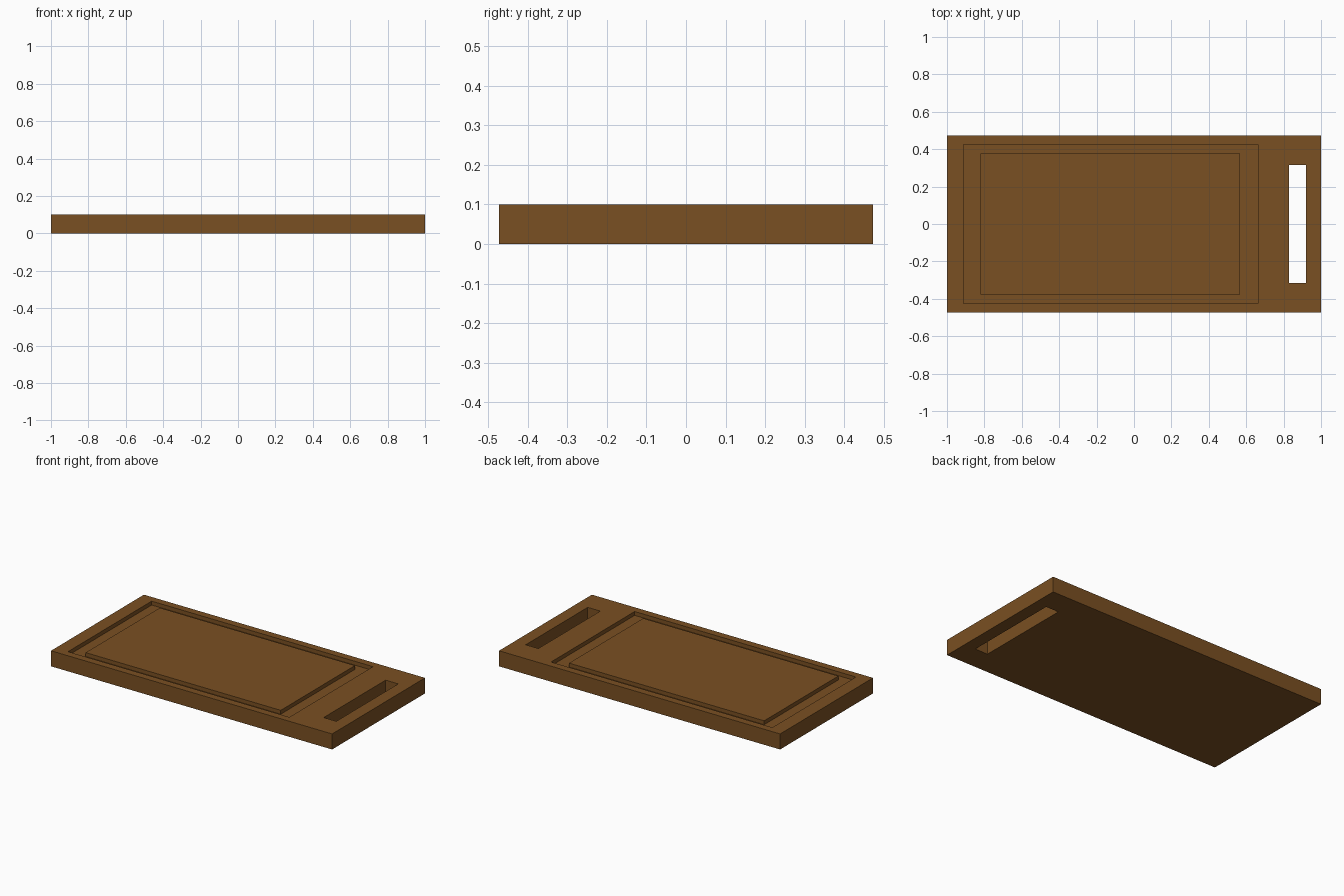
import bpy

if "Cube" in bpy.data.objects:
    bpy.data.objects.remove(bpy.data.objects["Cube"])

HEIGHT = 0.1
GROOVE_DEPTH = 0.025


def box(name, x0, x1, y, z0, z1):
    """Box symmetric about y = 0, given by its extents."""
    bpy.ops.mesh.primitive_cube_add(size=1)
    ob = bpy.context.object
    ob.name = name
    for v in ob.data.vertices:
        v.co = (x1 if v.co.x > 0 else x0,
                y if v.co.y > 0 else -y,
                z1 if v.co.z > 0 else z0)
    return ob


def cut(target, cutter):
    """Subtract cutter from target, then discard the cutter."""
    mod = target.modifiers.new("cut", 'BOOLEAN')
    mod.operation = 'DIFFERENCE'
    mod.solver = 'EXACT'
    mod.object = cutter
    bpy.context.view_layer.objects.active = target
    bpy.ops.object.modifier_apply(modifier=mod.name)
    bpy.data.objects.remove(cutter)


# Wooden slab
board = box("cutting_board", -1, 1, 0.472, 0, HEIGHT)

# Rectangular juice groove around a raised cutting area
floor = HEIGHT - GROOVE_DEPTH
groove = box("groove_cutter", -0.912, 0.663, 0.425, floor, HEIGHT + 0.1)
cut(groove, box("island_cutter", -0.82, 0.568, 0.377, floor - 0.1, HEIGHT + 0.2))
cut(board, groove)

# Handle slot right through the slab
cut(board, box("slot_cutter", 0.83, 0.92, 0.315, -0.1, HEIGHT + 0.1))

# Brown wood
wood = bpy.data.materials.new("brown_wood")
wood.diffuse_color = (0.195, 0.08, 0.016, 1)
wood.use_nodes = True
wood.node_tree.nodes["Principled BSDF"].inputs["Base Color"].default_value = wood.diffuse_color
board.data.materials.clear()
board.data.materials.append(wood)
for p in board.data.polygons:
    p.material_index = 0
    p.use_smooth = False
